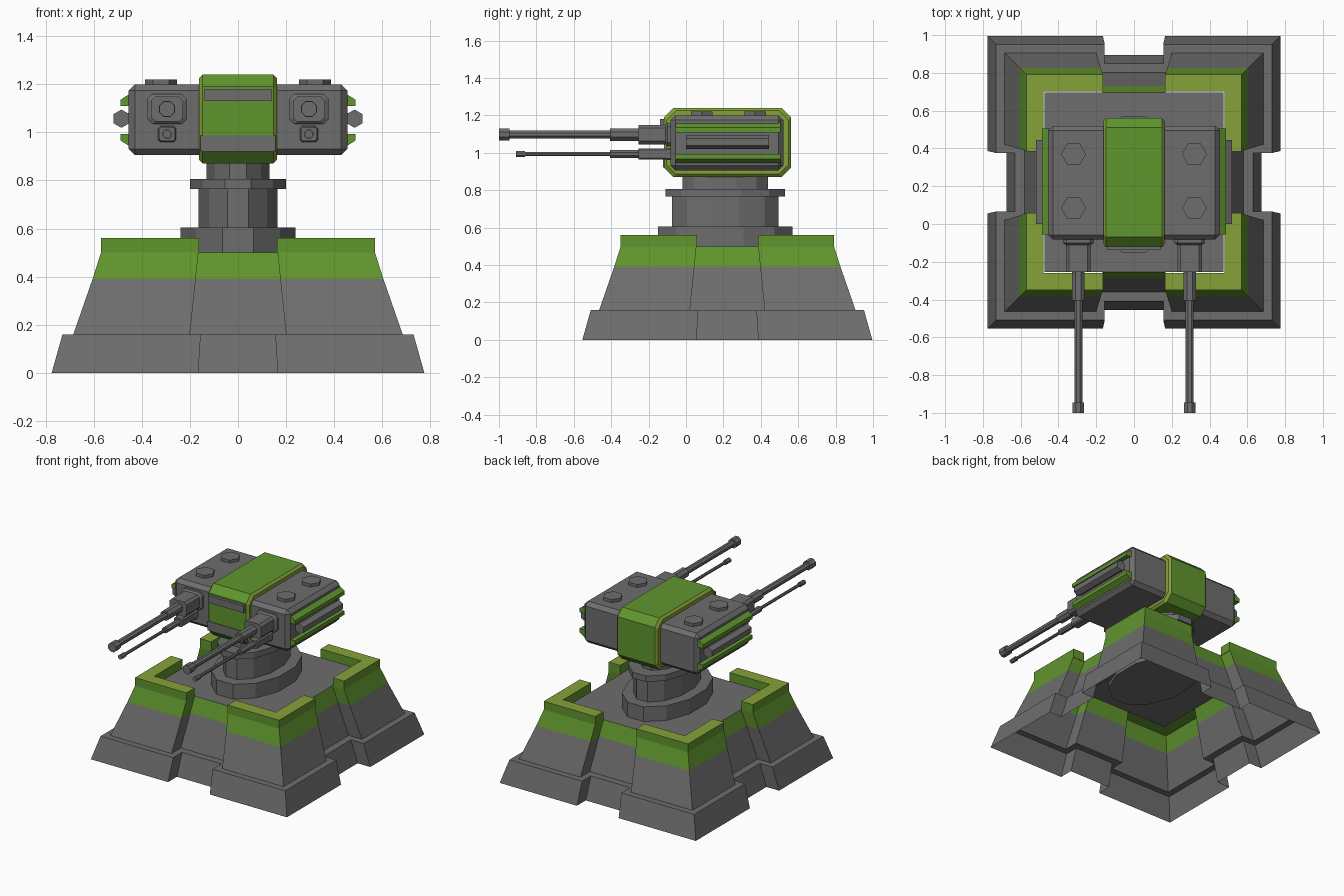
import bpy, bmesh, math
from mathutils import Vector

if "Cube" in bpy.data.objects:
    bpy.data.objects.remove(bpy.data.objects["Cube"])


def material(name, rgb):
    m = bpy.data.materials.new(name)
    m.diffuse_color = (*rgb, 1)
    m.use_nodes = True
    m.node_tree.nodes["Principled BSDF"].inputs["Base Color"].default_value = m.diffuse_color
    return m


MATS = [material("steel grey", (0.155, 0.155, 0.155)),
        material("armour green", (0.118, 0.30, 0.027)),
        material("olive trim", (0.24, 0.36, 0.042))]
GREY, GREEN, OLIVE = 0, 1, 2
CY = 0.221  # centre of the base in y


def loft(name, loops, rule=lambda f: GREY, start=True, end=True, bevel=0):
    """Skin a list of equal-length point loops and colour faces by a rule."""
    bm = bmesh.new()
    rings = [[bm.verts.new(p) for p in lp] for lp in loops]
    n = len(rings[0])
    for a, b in zip(rings, rings[1:]):
        for i in range(n):
            j = (i + 1) % n
            bm.faces.new((a[i], a[j], b[j], b[i]))
    if start:
        bm.faces.new(rings[0][::-1])
    if end:
        bm.faces.new(rings[-1])
    bmesh.ops.recalc_face_normals(bm, faces=bm.faces)
    if bevel:
        bmesh.ops.bevel(bm, geom=bm.edges[:], offset=bevel, segments=1,
                        affect='EDGES', profile=0.5)
    bm.normal_update()
    for f in bm.faces:
        f.material_index = rule(f)
    me = bpy.data.meshes.new(name)
    bm.to_mesh(me)
    bm.free()
    for m in MATS:
        me.materials.append(m)
    ob = bpy.data.objects.new(name, me)
    bpy.context.collection.objects.link(ob)
    return ob


def box(name, x, y, z, rule=lambda f: GREY, bevel=0):
    loops = [[(x[0], y[0], h), (x[1], y[0], h), (x[1], y[1], h), (x[0], y[1], h)] for h in z]
    return loft(name, loops, rule, bevel=bevel)


def ring(n, rx, ry, phase=0.5):
    return [(rx * math.cos(2 * math.pi * (i + phase) / n),
             ry * math.sin(2 * math.pi * (i + phase) / n)) for i in range(n)]


def rod_y(name, x, z, sections, n=8, phase=0.5):
    """Rod along y from (y, radius) sections."""
    return loft(name, [[(x + a, y, z + b) for a, b in ring(n, r, r, phase)]
                       for y, r in sections])


# Base shell: square with a notch in the middle of each side, open underneath
def notched(z, h, w, d):
    quarter = [(d, w), (h, w), (h, h), (w, h), (w, d)]
    pts = []
    for k in range(4):
        for x, y in quarter:
            for _ in range(k):
                x, y = -y, x
            pts.append((x, y + CY, z))
    return pts


base = loft("base_shell",
            [notched(0, .775, .165, .675), notched(.16, .73, .155, .63),
             notched(.16, .685, .20, .58), notched(.39, .605, .176, .51),
             notched(.50, .57, .165, .475)],
            lambda f: GREEN if f.calc_center_median().z > .4 and abs(f.normal.z) < .9 else GREY,
            start=False, end=False)

# Deck inside the rim
box("base_deck", (-.475, .475), (CY - .475, CY + .475), (.488, .50))

# Raised corner rims
for k in range(4):
    lo = []
    for x, y in [(.163, .57), (.163, .48), (.48, .48), (.48, .163), (.57, .163), (.57, .57)]:
        for _ in range(k):
            x, y = -y, x
        lo.append((x, y + CY))
    loft("corner_rim", [[(x, y, z) for x, y in lo] for z in (.495, .56)],
         lambda f: OLIVE if f.normal.z > .9 else GREEN)

# Turret pedestal: stacked elongated twelve-sided sections
NY = .21
for name, rx, ry, z0, z1 in [("pedestal_foot", .24, .36, .46, .605),
                             ("pedestal_column", .165, .285, .60, .765),
                             ("pedestal_collar", .20, .32, .765, .807),
                             ("pedestal_neck", .13, .228, .80, .93)]:
    s = 1 / math.cos(math.pi / 12)
    loft(name, [[(x, NY + y, z) for x, y in ring(12, rx * s, ry * s)] for z in (z0, z1)])

# Central armoured block: chamfered side profile, olive flanks
Y0, Y1, Z0, Z1, C = -.118, .562, .87, 1.24, .05
prof = [(Y0 + C, Z0), (Y1 - C, Z0), (Y1, Z0 + C), (Y1, Z1 - C),
        (Y1 - C, Z1), (Y0 + C, Z1), (Y0, Z1 - C), (Y0, Z0 + C)]
mid = ((Y0 + Y1) / 2, (Z0 + Z1) / 2)


def block_loop(x, inset):
    return [(x, y + (inset if y < mid[0] else -inset),
             z + (inset if z < mid[1] else -inset)) for y, z in prof]


loft("centre_block", [block_loop(-.162, .015), block_loop(-.147, 0),
                      block_loop(.147, 0), block_loop(.162, .015)],
     lambda f: OLIVE if abs(f.normal.x) > .5 else GREEN)
box("visor_plate", (-.14, .14), (-.138, -.11), (1.13, 1.18))
box("chin_plate", (-.155, .155), (-.122, -.115), (.922, .988))

for s, side in ((-1, "left"), (1, "right")):
    def span(a, b):
        return (s * a, s * b) if s > 0 else (-b, -a)

    # Gun housing
    box(side + "_housing", span(.10, .455), (-.083, .52), (.905, 1.2), bevel=.026)

    # Green side rails above and below the side rod
    for m in (-1, 1):
        sect = [(.445, .113), (.445, .058), (.488, .058), (.488, .085)]
        loft(side + "_side_rail",
             [[(s * x, y, 1.051 + m * z) for x, z in sect] for y in (-.055, .505)],
             lambda f: GREEN)
    rod_y(side + "_side_rod", s * .485, 1.057, [(0, .038), (.445, .038)], 6)
    box(side + "_rod_bracket", span(.45, .475), (.02, .425), (1.035, 1.08))

    # Hexagonal hatches on the roof
    for y in (.085, .37):
        loft(side + "_roof_hatch",
             [[(s * .32 + a, y + b, z) for a, b in ring(6, .066, .066, 0)] for z in (1.19, 1.221)])

    # Upper and lower gun mounts, tapering forward
    gx = s * .295
    for name, zc, w0, w1, h0, h1 in [("upper_mount", 1.097, .082, .066, .063, .052),
                                     ("lower_mount", .993, .037, .033, .033, .029)]:
        loops = []
        for y, w, h in ((-.07, w0, h0), (-.10, w0, h0), (-.11, w1, h1), (-.255, w1, h1)):
            c = w * .25
            loops.append([(gx + a, y, zc + b) for a, b in
                          [(w, h - c), (w - c, h), (c - w, h), (-w, h - c),
                           (-w, c - h), (c - w, -h), (w - c, -h), (w, c - h)]])
        loft(side + "_" + name, loops)

    # Barrels: sleeve, tube, muzzle
    rod_y(side + "_upper_barrel", gx, 1.097,
          [(-.24, .036), (-.405, .036), (-.405, .023), (-.945, .023), (-.945, .034), (-1, .034)])
    rod_y(side + "_lower_barrel", gx, .993,
          [(-.24, .022), (-.405, .022), (-.405, .011), (-.86, .011), (-.86, .017), (-.91, .017)])
